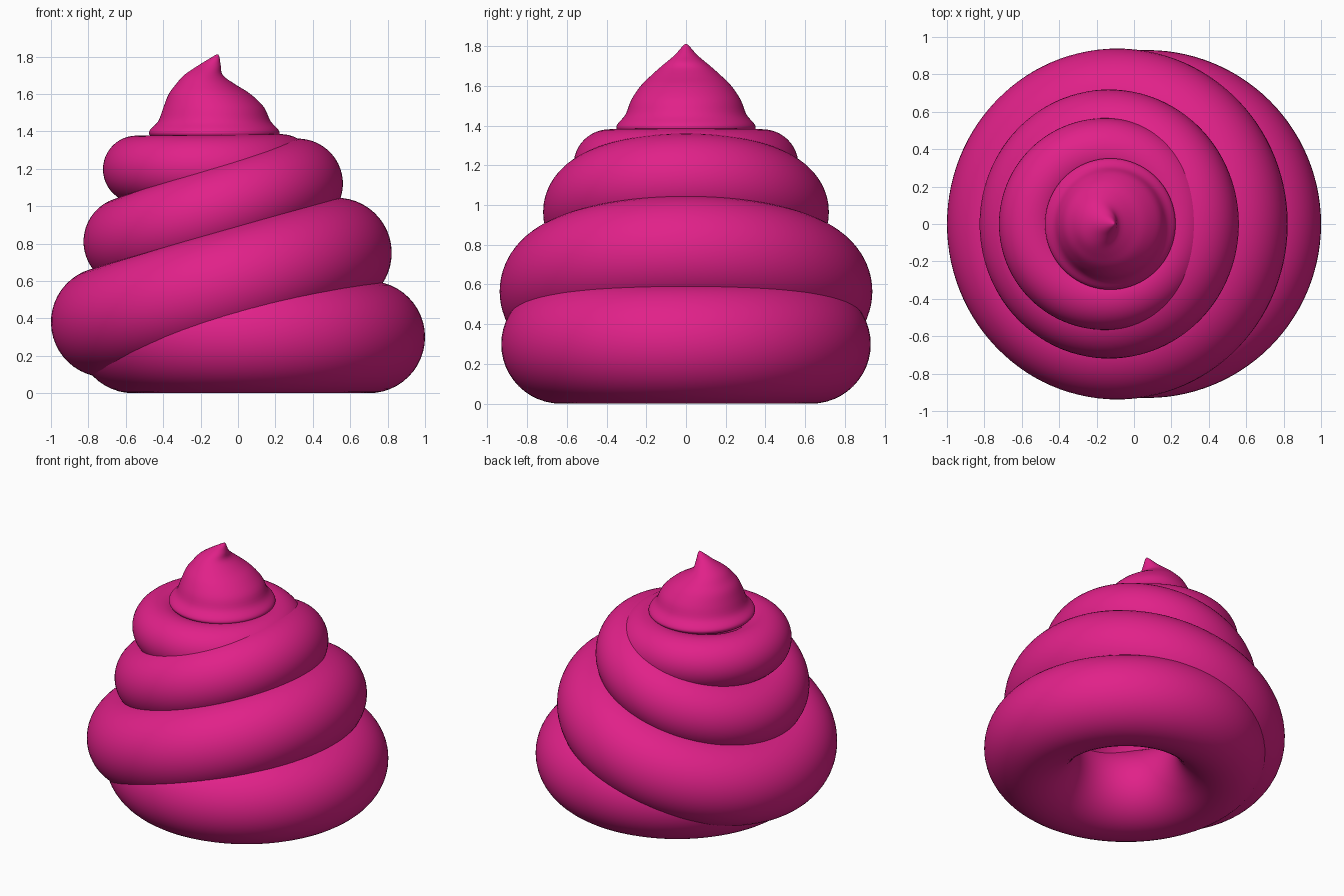
import bpy, bmesh, math
from mathutils import Vector

if "Cube" in bpy.data.objects:
    bpy.data.objects.remove(bpy.data.objects["Cube"])

mat = bpy.data.materials.new("pink_cream")
mat.diffuse_color = (0.75, 0.015, 0.25, 1)
mat.use_nodes = True
mat.node_tree.nodes["Principled BSDF"].inputs["Base Color"].default_value = mat.diffuse_color


def coil(name, left, right, thick):
    """Tilted ring given the tube centres (x, z) at its left and right ends."""
    a, b = Vector((left[0], 0, left[1])), Vector((right[0], 0, right[1]))
    d = b - a
    bpy.ops.mesh.primitive_torus_add(
        major_segments=112, minor_segments=48,
        major_radius=d.length / 2, minor_radius=thick,
        location=(a + b) / 2, rotation=(0, -math.atan2(d.z, d.x), 0))
    ob = bpy.context.object
    ob.name = name
    ob.data.materials.append(mat)
    bpy.ops.object.shade_smooth()


# Stacked coils, each leaning up to the right
coil("bottom_coil", (-0.56, 0.30), (0.70, 0.30), 0.30)
coil("lower_coil", (-0.705, 0.38), (0.527, 0.75), 0.295)
coil("upper_coil", (-0.585, 0.81), (0.32, 1.12), 0.241)
coil("top_coil", (-0.542, 1.197), (0.23, 1.205), 0.18)

# Peak rings: height, centre x, radius in x, radius in y
rings = [Vector(r) for r in [
    (1.365, -0.127, 0.330, 0.330), (1.385, -0.127, 0.348, 0.350),
    (1.410, -0.127, 0.342, 0.343), (1.455, -0.126, 0.300, 0.305),
    (1.53, -0.130, 0.268, 0.275), (1.60, -0.152, 0.218, 0.228),
    (1.65, -0.173, 0.160, 0.178), (1.70, -0.185, 0.104, 0.122),
    (1.75, -0.154, 0.062, 0.062), (1.785, -0.128, 0.031, 0.030),
    (1.803, -0.115, 0.014, 0.014), (1.811, -0.110, 0.003, 0.003)]]


def smooth_rings(pts, steps):
    """Catmull-Rom interpolation through the rings."""
    out = []
    for i in range(len(pts) - 1):
        p0, p1, p2 = pts[max(i - 1, 0)], pts[i], pts[i + 1]
        p3 = pts[min(i + 2, len(pts) - 1)]
        for s in range(steps):
            t = s / steps
            out.append(0.5 * (2 * p1 + (p2 - p0) * t
                              + (2 * p0 - 5 * p1 + 4 * p2 - p3) * t ** 2
                              + (3 * p1 - p0 - 3 * p2 + p3) * t ** 3))
    return out + [pts[-1]]


# Pointed peak with a leaning tip
N = 80
bm = bmesh.new()
loops = []
for z, cx, rx, ry in smooth_rings(rings, 4):
    loops.append([bm.verts.new((cx + rx * math.cos(2 * math.pi * k / N),
                                ry * math.sin(2 * math.pi * k / N), z))
                  for k in range(N)])
for lo, hi in zip(loops, loops[1:]):
    for k in range(N):
        j = (k + 1) % N
        bm.faces.new((lo[k], lo[j], hi[j], hi[k]))
bm.faces.new(loops[0][::-1])
bm.faces.new(loops[-1])
me = bpy.data.meshes.new("peak")
bm.to_mesh(me)
bm.free()
me.materials.append(mat)
peak = bpy.data.objects.new("peak", me)
bpy.context.collection.objects.link(peak)
bpy.ops.object.select_all(action='DESELECT')
peak.select_set(True)
bpy.context.view_layer.objects.active = peak
bpy.ops.object.shade_smooth_by_angle(angle=math.radians(50))
